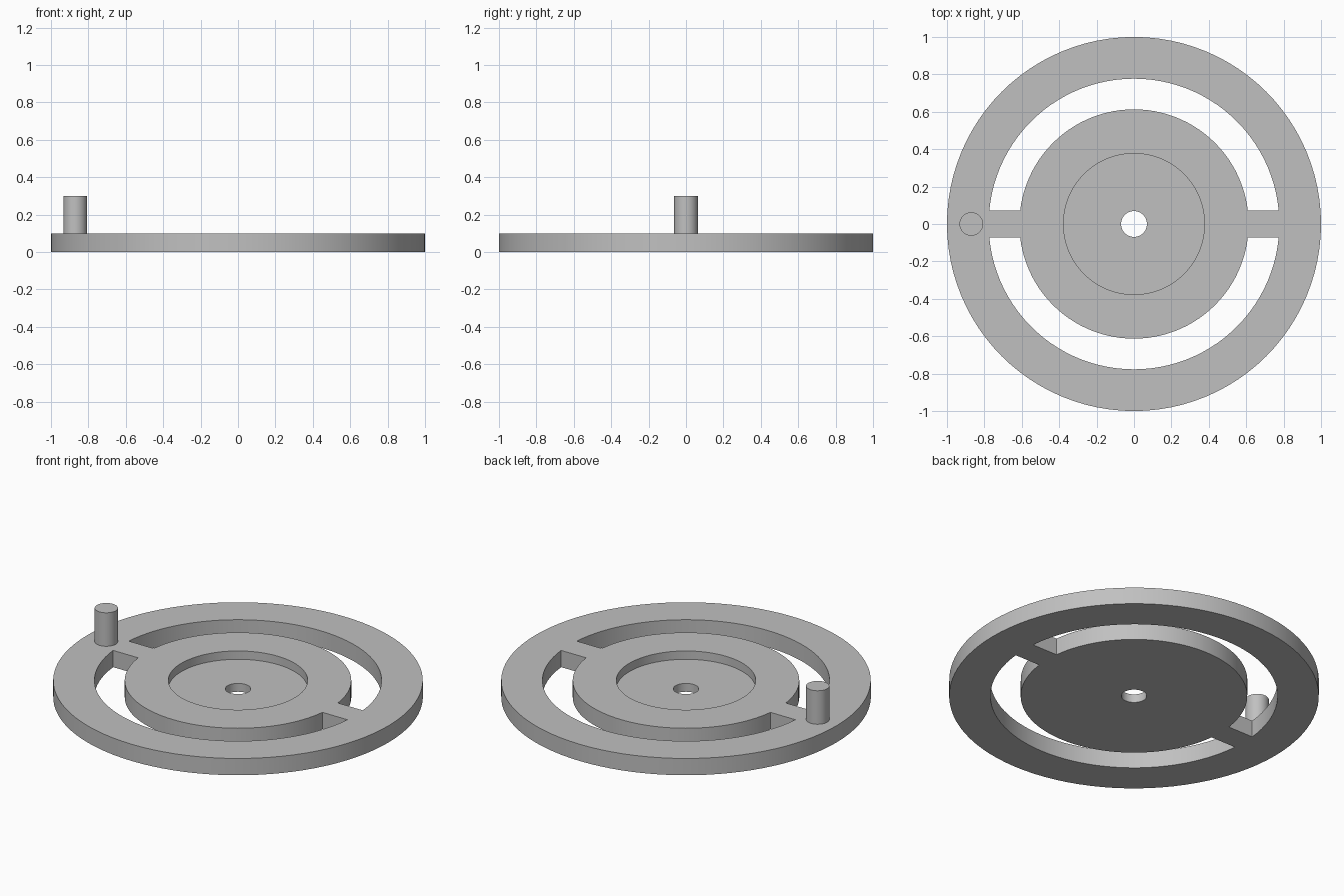
import bpy, bmesh
from math import asin, cos, sin, pi, radians

if "Cube" in bpy.data.objects:
    bpy.data.objects.remove(bpy.data.objects["Cube"], do_unlink=True)

THICK, WEB = 0.1, 0.073      # plate thickness, half width of the bridges
RIM_IN, HUB = 0.777, 0.613   # slot outer and inner radius
STEPS = 48

# Plain grey
grey = bpy.data.materials.new("plain_grey")
grey.use_nodes = True
colour = (0.53, 0.53, 0.53, 1)
grey.diffuse_color = colour
grey.node_tree.nodes["Principled BSDF"].inputs["Base Color"].default_value = colour


def prism(name, outline, z0, z1):
    """Extrude a closed outline from z0 up to z1."""
    bm = bmesh.new()
    base = bm.faces.new([bm.verts.new((x, y, z0)) for x, y in outline])
    top = bmesh.ops.extrude_face_region(bm, geom=[base])["geom"]
    verts = [v for v in top if isinstance(v, bmesh.types.BMVert)]
    bmesh.ops.translate(bm, verts=verts, vec=(0, 0, z1 - z0))
    bmesh.ops.recalc_face_normals(bm, faces=bm.faces)
    mesh = bpy.data.meshes.new(name)
    bm.to_mesh(mesh)
    bm.free()
    mesh.materials.append(grey)
    obj = bpy.data.objects.new(name, mesh)
    bpy.context.collection.objects.link(obj)
    return obj


def arc(r, a0, a1, steps):
    return [(r * cos(a0 + (a1 - a0) * i / steps), r * sin(a0 + (a1 - a0) * i / steps))
            for i in range(steps + 1)]


def circle(r, steps=2 * STEPS, cx=0):
    return [(x + cx, y) for x, y in arc(r, 0, 2 * pi, steps)[:-1]]


def slot(side):
    """Half ring between hub and rim, on the back (1) or front (-1)."""
    a, b = asin(WEB / RIM_IN), asin(WEB / HUB)
    pts = arc(RIM_IN, a, pi - a, STEPS) + arc(HUB, pi - b, b, STEPS)
    return [(x, side * y) for x, y in pts]


def cut(target, cutter):
    mod = target.modifiers.new("cut", "BOOLEAN")
    mod.operation, mod.solver, mod.object = "DIFFERENCE", "EXACT", cutter
    bpy.context.view_layer.objects.active = target
    bpy.ops.object.modifier_apply(modifier=mod.name)
    bpy.data.objects.remove(cutter, do_unlink=True)


# Wheel plate with two curved slots, a shallow recess and a shaft hole
wheel = prism("wheel_plate", circle(1), 0, THICK)
for side in (1, -1):
    cut(wheel, prism("slot_cutter", slot(side), -0.1, 0.2))
cut(wheel, prism("recess_cutter", circle(0.377), THICK / 2, 0.2))
cut(wheel, prism("hole_cutter", circle(0.069, STEPS), -0.1, 0.2))

# Crank pin standing on the rim
pin = prism("crank_pin", circle(0.063, STEPS, -0.87), THICK, 0.3)

for obj in (wheel, pin):
    bpy.ops.object.select_all(action="DESELECT")
    obj.select_set(True)
    bpy.context.view_layer.objects.active = obj
    bpy.ops.object.shade_smooth_by_angle(angle=radians(30))
